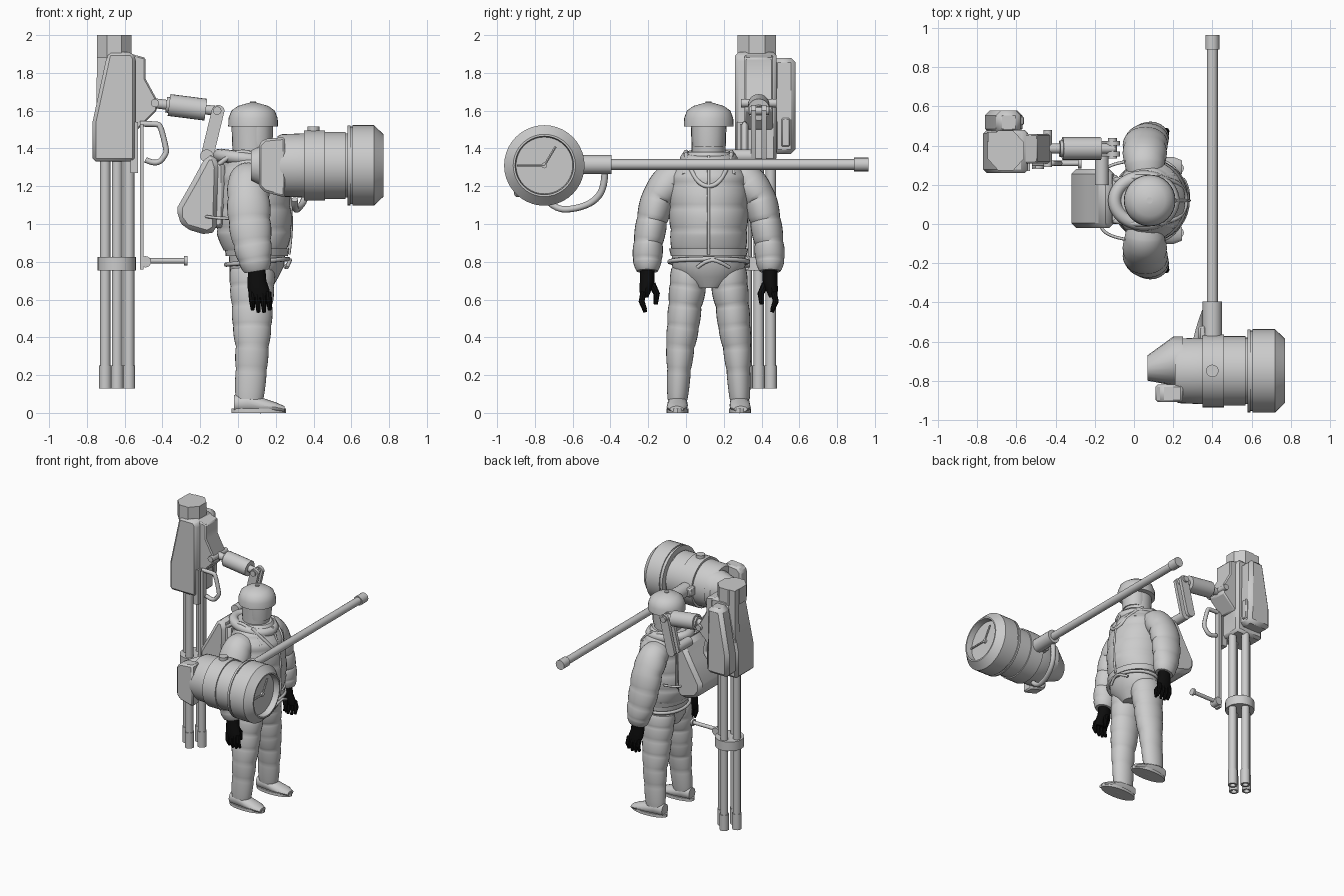
import bpy, bmesh, math
from mathutils import Vector

cube = bpy.data.objects.get("Cube")
if cube:
    bpy.data.objects.remove(cube)


def material(name, value):
    m = bpy.data.materials.new(name)
    m.use_nodes = True
    m.diffuse_color = (value, value, value, 1)
    m.node_tree.nodes["Principled BSDF"].inputs["Base Color"].default_value = (value, value, value, 1)
    return m


GREY = material("light_grey", 0.6)
BLACK = material("black", 0.004)
X, Y, Z = Vector((1, 0, 0)), Vector((0, 1, 0)), Vector((0, 0, 1))


def finish(name, bm, mat=GREY, bevel=0):
    bmesh.ops.recalc_face_normals(bm, faces=bm.faces)
    me = bpy.data.meshes.new(name)
    bm.to_mesh(me)
    bm.free()
    me.materials.append(mat)
    me.shade_smooth()
    me.set_sharp_from_angle(angle=math.radians(35))
    ob = bpy.data.objects.new(name, me)
    bpy.context.collection.objects.link(ob)
    if bevel:
        mod = ob.modifiers.new("Bevel", "BEVEL")
        mod.width, mod.segments = bevel, 1
    return ob


def loft(name, rings, sides=24, axis=None, mat=GREY, puffs=0, amp=0.06, turn=0):
    """Skin elliptical rings (x, y, z, radius_u, radius_v), optionally quilted."""
    rings = [(Vector(r[:3]), r[3], r[-1]) for r in rings]
    if puffs:
        steps, fine = puffs * 8, []
        for i in range(steps + 1):
            f = i / steps * (len(rings) - 1)
            k = min(int(f), len(rings) - 2)
            a, b, f = rings[k], rings[k + 1], f - k
            s = 1 - amp + amp * abs(math.sin(math.pi * puffs * i / steps)) ** 0.6
            fine.append((a[0].lerp(b[0], f), (a[1] * (1 - f) + b[1] * f) * s,
                         (a[2] * (1 - f) + b[2] * f) * s))
        rings = fine
    bm, loops = bmesh.new(), []
    for i, (p, ru, rv) in enumerate(rings):
        t = axis or (rings[min(i + 1, len(rings) - 1)][0] - rings[max(i - 1, 0)][0]).normalized()
        ref = Z if abs(t.x) > 0.8 else X
        u = (ref - t * ref.dot(t)).normalized()
        v = t.cross(u)
        angles = [2 * math.pi * (j + turn) / sides for j in range(sides)]
        loops.append([bm.verts.new(p + u * ru * math.cos(a) + v * rv * math.sin(a)) for a in angles])
    for a, b in zip(loops, loops[1:]):
        for j in range(sides):
            k = (j + 1) % sides
            bm.faces.new((a[j], a[k], b[k], b[j]))
    bm.faces.new(loops[0])
    bm.faces.new(loops[-1])
    return finish(name, bm, mat)


def rod(name, a, b, r, sides=16, mat=GREY):
    return loft(name, [(*a, r), (*b, r)], sides, (Vector(b) - Vector(a)).normalized(), mat)


def prism(name, outline, y0, y1, bevel=0):
    """Extrude an x-z outline along y."""
    bm = bmesh.new()
    a, b = ([bm.verts.new((x, y, z)) for x, z in outline] for y in (y0, y1))
    n = len(outline)
    bm.faces.new(a)
    bm.faces.new(b)
    for i in range(n):
        bm.faces.new((a[i], a[(i + 1) % n], b[(i + 1) % n], b[i]))
    return finish(name, bm, GREY, bevel)


def box(name, x0, x1, y0, y1, z0, z1, bevel=0):
    return prism(name, [(x0, z0), (x1, z0), (x1, z1), (x0, z1)], y0, y1, bevel)


def tube(name, points, r, closed=False):
    cu = bpy.data.curves.new(name, "CURVE")
    cu.dimensions, cu.bevel_depth, cu.bevel_resolution, cu.use_fill_caps = "3D", r, 2, True
    sp = cu.splines.new("NURBS")
    sp.points.add(len(points) - 1)
    for p, co in zip(sp.points, points):
        p.co = (*co, 1)
    sp.use_cyclic_u, sp.use_endpoint_u, sp.order_u, sp.resolution_u = closed, True, 3, 6
    cu.materials.append(GREY)
    ob = bpy.data.objects.new(name, cu)
    bpy.context.collection.objects.link(ob)
    return ob


MID = 0.12  # the figure faces +x and is symmetric about this y

# Torso, hem, belt and hips
loft("jacket", [(.09, MID, .86, .17, .2), (.085, MID, .95, .2, .205), (.085, MID, 1.05, .2, .21),
                (.085, MID, 1.15, .19, .21), (.08, MID, 1.25, .18, .205), (.07, MID, 1.32, .15, .17),
                (.06, MID, 1.38, .13, .11)], 40, Z, puffs=5, amp=.03)
loft("jacket_hem", [(.1, MID, .83, .165, .2), (.1, MID, .87, .17, .21)], 32, Z)
loft("hips", [(.08, MID, .66, .1, .08), (.085, MID, .72, .13, .17), (.1, MID, .78, .145, .195),
              (.1, MID, .85, .15, .195)], 32, Z)
ring = [math.tau * i / 20 for i in range(20)]
tube("belt", [(.1 + .165 * math.cos(a), MID + .21 * math.sin(a), .8 + .015 * math.cos(a)) for a in ring], .012, True)
tube("collar", [(.05 + .15 * math.cos(a), MID + .12 * math.sin(a), 1.345 - .02 * math.cos(a)) for a in ring], .035, True)
tube("zip", [(.21, MID, 1.36), (.26, MID, 1.25), (.28, MID, 1.1), (.285, MID, .95), (.27, MID, .84)], .008)
tube("chest_strap", [(.12, MID - .12, 1.37), (.22, MID - .1, 1.29), (.265, MID - .04, 1.2),
                     (.265, MID + .04, 1.2), (.22, MID + .1, 1.29), (.12, MID + .12, 1.37)], .012)
tube("belt_knot", [(.26, .06, .77), (.28, .12, .82), (.27, .2, .79), (.25, .23, .77)], .01)

# Head and helmet
loft("head", [(.07, MID, 1.34, .09), (.07, MID, 1.4, .1, .09), (.07, MID, 1.54, .105, .095)], 24, Z)
loft("visor", [(.1, MID, 1.41, .08, .085), (.1, MID, 1.47, .085, .09), (.1, MID, 1.54, .085, .09)], 12, Z)
loft("helmet", [(.08, MID, 1.515, .115), (.08, MID, 1.515, .132), (.08, MID, 1.56, .13), (.08, MID, 1.6, .115),
                (.08, MID, 1.625, .08), (.08, MID, 1.642, .02)], 32, Z)
rod("helmet_stud", (.08, MID, 1.63), (.08, MID, 1.648), .016)

# Limbs, mirrored about the middle
for side, s in (("right", -1), ("left", 1)):
    def at(x, d, z, *r):
        return (x, MID + s * d, z, *r)
    loft(side + "_sleeve", [at(.06, .1, 1.26, .08, .07), at(.055, .2, 1.23, .11, .1), at(.055, .27, 1.14, .115, .09),
                            at(.06, .3, 1.02, .115, .085), at(.075, .32, .9, .105, .08), at(.09, .325, .81, .09, .08),
                            at(.1, .325, .75, .07, .06)], 28, puffs=6, amp=.07)
    # Gloved hand
    loft(side + "_palm", [at(.1, .325, .76, .045, .04), at(.1, .325, .7, .05, .04), at(.11, .335, .65, .058, .033),
                          at(.115, .34, .61, .05, .02)], 14, Z, BLACK)
    for i in range(4):
        x = .07 + i * .03
        loft(side + "_finger", [at(x, .345, .64, .016), at(x + .005, .355, .59, .016),
                                at(x + .008, .335, .545 - .012 * (i % 3 > 0), .01)], 8, mat=BLACK)
    loft(side + "_thumb", [at(.1, .3, .68, .02), at(.13, .275, .63, .017), at(.135, .28, .575, .011)], 8, mat=BLACK)
    # Trouser leg and shoe
    loft(side + "_leg", [at(.075, .1, .76, .12, .1), at(.075, .11, .67, .12, .1), at(.075, .125, .57, .11, .09),
                         at(.075, .135, .46, .105, .087), at(.075, .15, .35, .09, .077), at(.07, .157, .23, .085, .065),
                         at(.06, .165, .07, .076, .055)], 28, puffs=6, amp=.05)
    loft(side + "_shoe", [at(-.02, .165, .05, .045, .04), at(.05, .165, .055, .055, .052), at(.12, .165, .04, .042, .055),
                          at(.2, .168, .03, .026, .055), at(.245, .17, .02, .016, .035)], 16, X)
    loft(side + "_sole", [at(.11, .165, z, .145, .058) for z in (0, .022)], 24, Z)
    tube(side + "_pack_strap", [at(-.18, .1, 1.04), at(-.17, .15, 1.04), at(-.1, .19, 1.03), at(-.03, .2, 1.03)], .008)
    tube(side + "_shoulder_strap", [at(-.12, .1, 1.3), at(-.02, .12, 1.39), at(.1, .12, 1.37), at(.2, .13, 1.26)], .013)

# Backpack with inner frame
prism("backpack", [(-.12, 1.37), (-.17, 1.36), (-.24, 1.23), (-.32, 1.09), (-.32, 1.03), (-.28, .975), (-.16, .94),
                   (-.11, .97), (-.1, 1.3)], -.02, .28, .03)
box("pack_frame", -.15, -.07, 0, .25, .98, 1.33, .02)

# Jointed support arm
rod("lower_pivot", (-.165, .2, 1.36), (-.165, .36, 1.36), .035)
for y in (.345, .4):
    prism("arm_link", [(-.165 + .035 * math.cos(a) + (.06 if a < math.pi else 0),
                        1.36 + .035 * math.sin(a) + (.235 if a < math.pi else 0))
                       for a in [math.tau * (i + .5) / 16 for i in range(16)]], y, y + .025)
rod("upper_pivot", (-.11, .335, 1.6), (-.11, .44, 1.6), .022)
rod("arm_rod", (-.45, .385, 1.64), (-.1, .385, 1.597), .026)
rod("arm_piston", (-.365, .385, 1.63), (-.17, .385, 1.605), .058, 20)
rod("piston_collar", (-.38, .385, 1.632), (-.365, .385, 1.63), .042)
rod("gun_pivot", (-.44, .29, 1.64), (-.44, .48, 1.64), .022)

# Gun housing
prism("gun_housing", [(-.77, 1.33), (-.77, 1.54), (-.69, 1.91), (-.56, 1.91), (-.54, 1.88), (-.54, 1.33)], .26, .48, .03)
prism("gun_mount", [(-.6, 1.5), (-.53, 1.5), (-.43, 1.6), (-.43, 1.66), (-.49, 1.77), (-.49, 1.88), (-.6, 1.91)], .31, .46, .008)
box("gun_lower_fin", -.57, -.53, .27, .33, 1.27, 1.54)
prism("gun_side_case", [(-.76, 1.37), (-.76, 1.54), (-.7, 1.88), (-.58, 1.88), (-.57, 1.37)], .46, .58, .025)
box("side_slot", -.58, -.562, .505, .55, 1.41, 1.56, .006)
loft("gun_cap", [(-.655, .375, z, .1, .11) for z in (1.88, 2.0)], 8, Z, turn=.5)
prism("gun_back_rib", [(-.75, 1.6), (-.68, 1.9), (-.68, 2), (-.745, 2)], .42, .47)

# Four barrels with muzzles, held by a clamp
for i in range(4):
    x = -.64 + .063 * math.cos(i * math.pi / 2)
    y = .385 + .063 * math.sin(i * math.pi / 2)
    rod("barrel", (x, y, .2), (x, y, 1.36), .028)
    loft("muzzle", [(x, y, .2, .02), (x, y, .13, .02), (x, y, .13, .033), (x, y, .25, .033), (x, y, .25, .028)], 16, Z)
loft("barrel_clamp", [(-.642, .385, z, .102) for z in (.755, .825)], 24, Z)

# Grip handle, long strut and crank
tube("gun_handle", [(-.52, .31, 1.53), (-.43, .31, 1.53), (-.41, .31, 1.52), (-.38, .31, 1.4), (-.38, .31, 1.37),
                    (-.43, .31, 1.31), (-.49, .31, 1.34)], .015)
box("strut", -.52, -.5, .285, .33, .76, 1.53)
rod("crank_pivot", (-.49, .28, .8), (-.49, .34, .8), .03)
rod("crank_rod", (-.5, .31, .805), (-.28, .31, .805), .014)
rod("crank_knob", (-.285, .31, .805), (-.268, .31, .805), .026)

# Hammer head, turned along x
HY, HZ = -.75, 1.31


def turned(name, profile, sides=32):
    return loft(name, [(x, HY, HZ, r) for x, r in profile], sides, X)


turned("hammer_body", [(.21, .155), (.23, .165), (.35, .17), (.35, .186), (.46, .186), (.46, .178), (.57, .178),
                       (.57, .17), (.59, .17)], 40)
turned("hammer_face", [(.58, .17), (.58, .212), (.595, .212), (.595, .205), (.605, .205), (.605, .213), (.72, .213),
                       (.77, .165), (.77, .155), (.725, .15)], 40)
rod("face_hub", (.72, HY, HZ), (.74, HY, HZ), .015)
rod("face_long_hand", (.735, HY - .145, HZ), (.735, HY, HZ), .007, 6)
rod("face_short_hand", (.735, HY + .06, HZ + .1), (.735, HY, HZ), .007, 6)
loft("hammer_nose", [(.07, -.735, HZ, .08, .065), (.2, -.7, HZ, .145, .125), (.25, -.7, HZ, .145, .125)], 20, X)
prism("hammer_jaw", [(.11, 1.2), (.11, 1.42), (.14, 1.45), (.25, 1.46), (.25, 1.14), (.14, 1.17)], -.91, -.82, .012)
rod("top_button", (.4, HY, 1.48), (.4, HY, 1.517), .032)

# Shaft, socket and guard hose
rod("shaft", (.4, -.57, 1.315), (.4, .9, 1.315), .028)
rod("shaft_cap", (.4, .89, 1.315), (.4, .965, 1.315), .036)
rod("shaft_socket", (.4, -.62, 1.315), (.4, -.395, 1.315), .05, 20)
box("socket_rib", .33, .37, -.6, -.52, 1.28, 1.35, .01)
tube("guard_hose", [(.38, -.43, 1.28), (.37, -.43, 1.2), (.35, -.48, 1.12), (.32, -.58, 1.08), (.3, -.69, 1.075),
                    (.3, -.74, 1.13)], .018)
